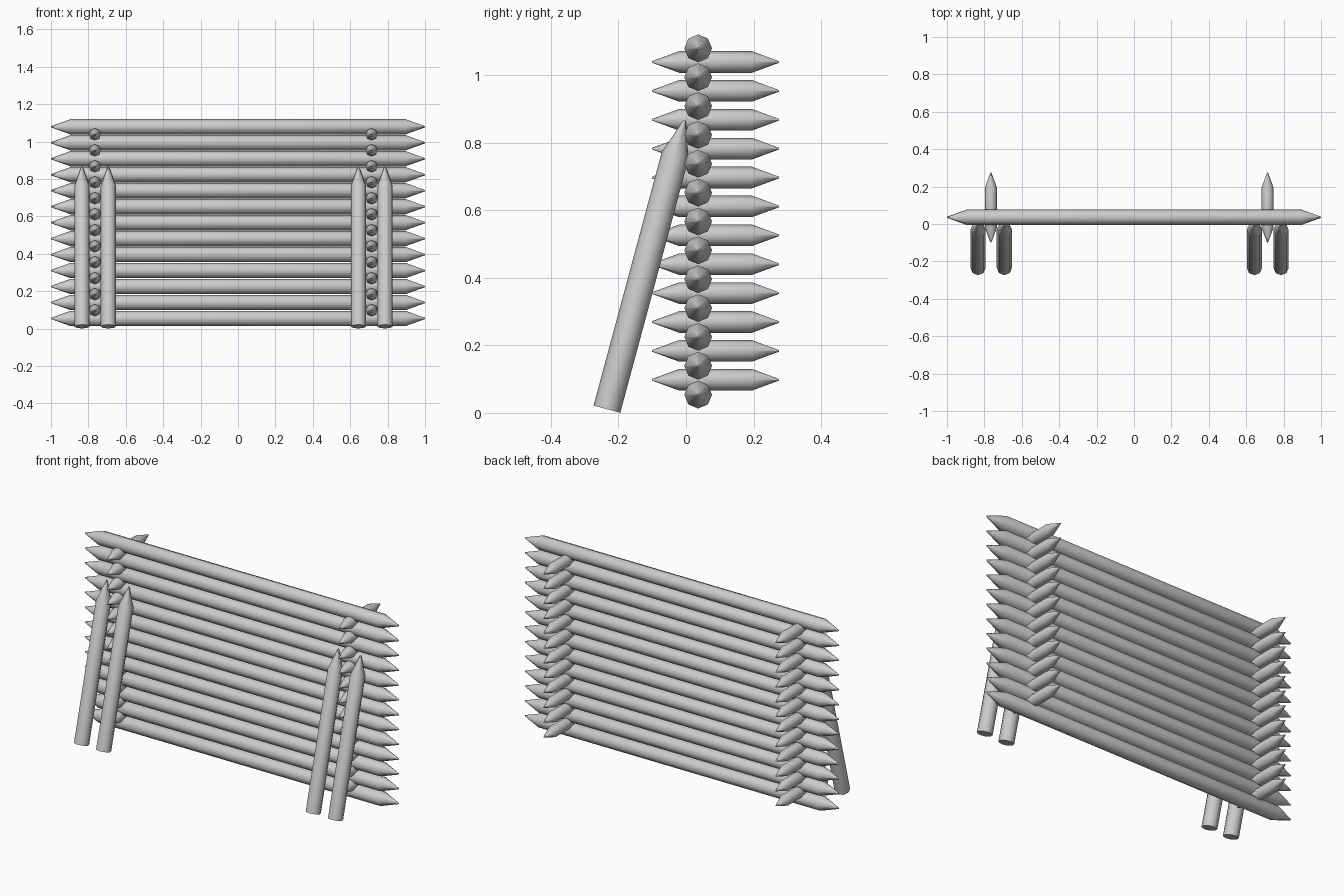
import bpy, bmesh
from math import sin, cos, tau, radians
from mathutils import Vector

if "Cube" in bpy.data.objects:
    bpy.data.objects.remove(bpy.data.objects["Cube"])

SIDES = 8


def stake(name, start, end, radius, taper, both=True):
    """Octagonal log from start to end, sharpened at the end (or both ends)."""
    start, end = Vector(start), Vector(end)
    axis = (end - start).normalized()
    length = (end - start).length
    side = Vector((1, 0, 0)) if abs(axis.x) < 0.5 else Vector((0, 1, 0))
    up = axis.cross(side).normalized()
    tip = radius * 0.08
    profile = [(0, tip), (taper, radius)] if both else [(0, radius)]
    profile += [(length - taper, radius), (length, tip)]

    bm = bmesh.new()
    rings = []
    for d, r in profile:
        rings.append([bm.verts.new(start + axis * d
                                   + side * r * cos(tau * i / SIDES)
                                   + up * r * sin(tau * i / SIDES))
                      for i in range(SIDES)])
    for a, b in zip(rings, rings[1:]):
        for i in range(SIDES):
            j = (i + 1) % SIDES
            bm.faces.new((a[i], a[j], b[j], b[i]))
    bm.faces.new(rings[0])
    bm.faces.new(rings[-1])
    bmesh.ops.recalc_face_normals(bm, faces=bm.faces)
    mesh = bpy.data.meshes.new(name)
    bm.to_mesh(mesh)
    bm.free()
    obj = bpy.data.objects.new(name, mesh)
    bpy.context.collection.objects.link(obj)
    # rounded body, crisp cut ends
    bpy.context.view_layer.objects.active = obj
    obj.select_set(True)
    bpy.ops.object.shade_smooth_by_angle(angle=radians(55))
    obj.select_set(False)
    return obj


# Horizontal wall logs
for i in range(13):
    z = 0.054 + i * 0.0854
    stake("wall_log", (-1, 0.036, z), (1, 0.036, z), 0.041, 0.105)

# Short cross logs stacked between the wall logs
for x in (-0.765, 0.714):
    for i in range(12):
        z = 0.098 + i * 0.0855
        stake("cross_log", (x, -0.10, z), (x, 0.275, z), 0.032, 0.08)

# Leaning support posts, in pairs around each stack
for x in (-0.834, -0.693, 0.644, 0.786):
    stake("support_post", (x, -0.234, 0.011), (x, -0.004, 0.866), 0.041, 0.108, both=False)
